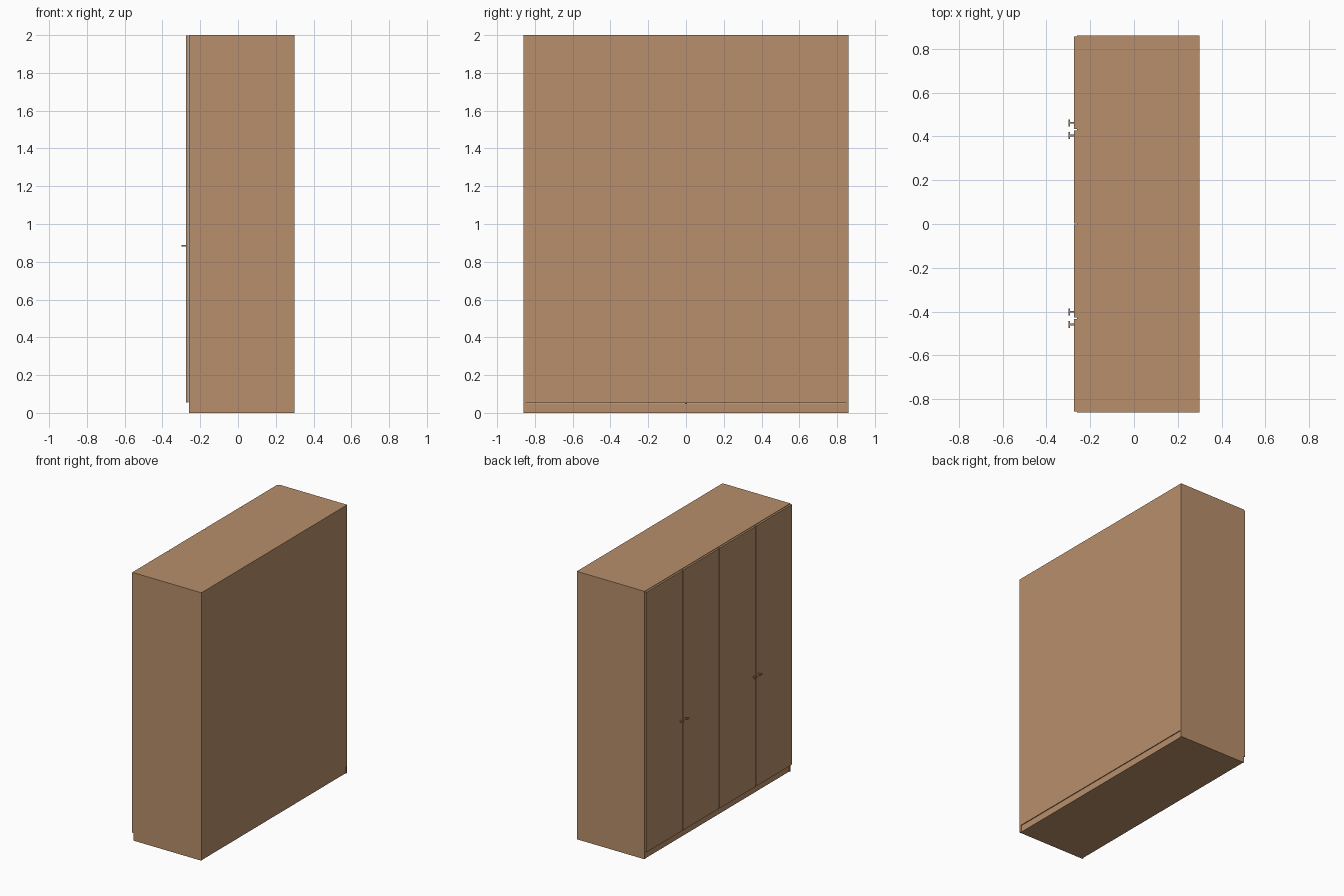
import bpy

if "Cube" in bpy.data.objects:
    bpy.data.objects.remove(bpy.data.objects["Cube"])

# single wood colour
wood = bpy.data.materials.new("brown_wood")
wood.diffuse_color = (0.48, 0.275, 0.145, 1)
wood.use_nodes = True
wood.node_tree.nodes["Principled BSDF"].inputs["Base Color"].default_value = wood.diffuse_color


def box(name, x, y, z):
    """Axis-aligned box from (min, max) pairs."""
    bpy.ops.mesh.primitive_cube_add(
        size=1, location=[(a + b) / 2 for a, b in (x, y, z)])
    ob = bpy.context.object
    ob.name = name
    ob.scale = [b - a for a, b in (x, y, z)]
    bpy.ops.object.transform_apply(location=False, rotation=False, scale=True)
    ob.data.materials.append(wood)
    return ob


W, T = 0.86, 0.013          # half width, panel thickness
FRONT, BACK = -0.26, 0.30   # carcass depth

# carcass panels
for side, s in (("left", 1), ("right", -1)):
    box(side + "_side_panel", (FRONT, BACK), sorted((s * W, s * (W - T))), (0, 2))
box("top_panel", (FRONT, BACK), (-W + T, W - T), (2 - T, 2))
box("back_panel", (BACK - T, BACK), (-W + T, W - T), (0.052, 2 - T))
box("base", (FRONT + 0.004, BACK - 0.004), (-W + T, W - T), (0, 0.05))
box("middle_divider", (FRONT, BACK - T), (-T / 2, T / 2), (0.05, 2 - T))

# four doors on the -x side
gap = 0.003
step = 2 * W / 4
for i in range(4):
    y0 = -W + i * step
    box(f"door_{i + 1}", (-0.275, FRONT - 0.001),
        (y0 + gap, y0 + step - gap), (0.055, 1.997))

# T-shaped handles beside each door pair's joint
for i, y in enumerate((-0.459, -0.401, 0.404, 0.462)):
    box(f"handle_stem_{i + 1}", (-0.295, -0.274), (y - 0.004, y + 0.004), (0.881, 0.889))
    box(f"handle_bar_{i + 1}", (-0.30, -0.293), (y - 0.016, y + 0.016), (0.881, 0.889))
